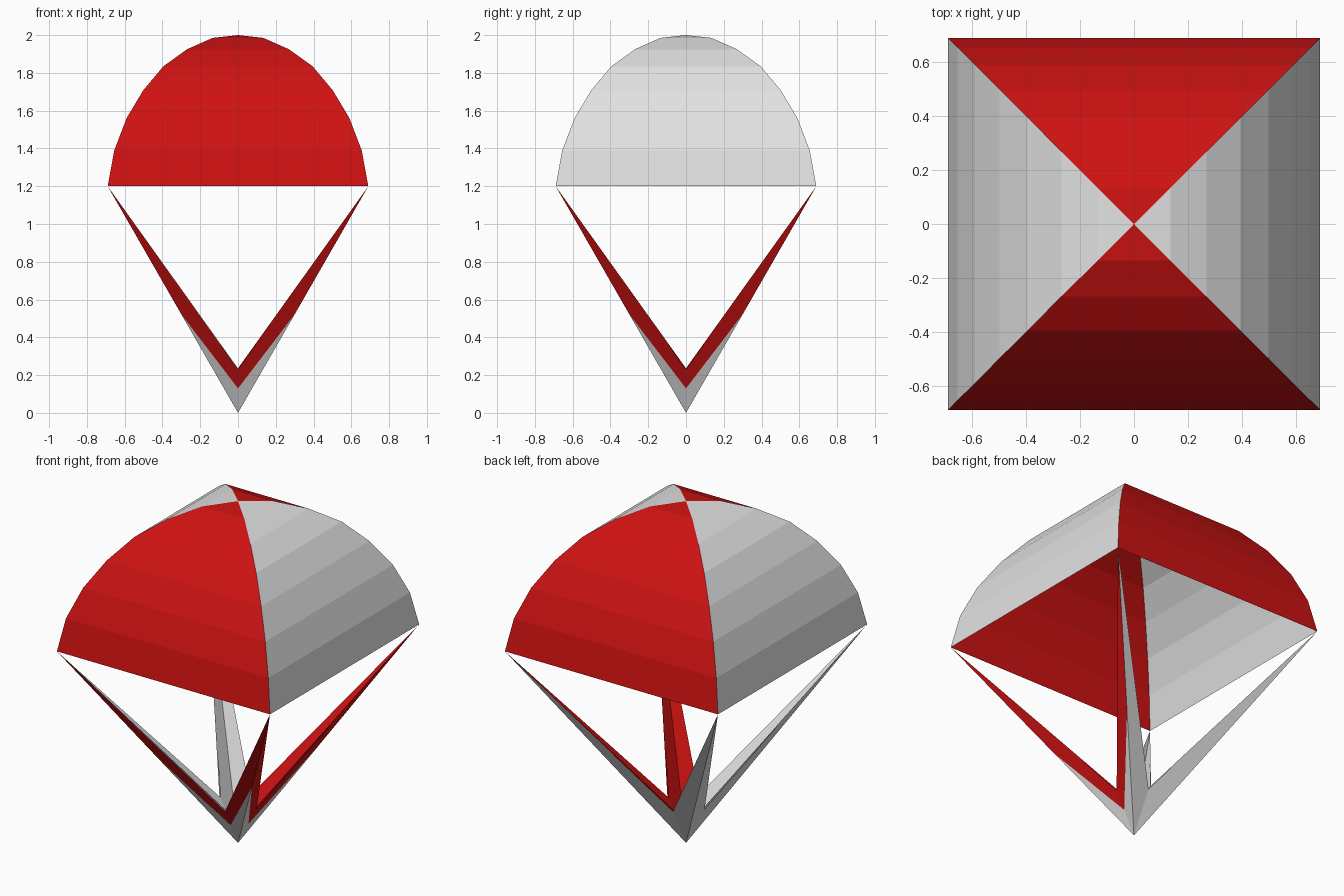
import bpy, bmesh, math
from mathutils import Vector, Matrix

if "Cube" in bpy.data.objects:
    bpy.data.objects.remove(bpy.data.objects["Cube"])


def material(name, rgb):
    m = bpy.data.materials.new(name)
    m.diffuse_color = (*rgb, 1.0)
    m.use_nodes = True
    m.node_tree.nodes["Principled BSDF"].inputs["Base Color"].default_value = m.diffuse_color
    return m


RED, WHITE = 0, 1
MATS = [material("red_cloth", (0.62, 0.006, 0.006)),
        material("white_cloth", (0.76, 0.76, 0.76))]


def make_object(name, faces):
    """faces: list of (points, material index)"""
    bm = bmesh.new()
    for pts, mat in faces:
        f = bm.faces.new([bm.verts.new(p) for p in pts])
        f.material_index = mat
    bmesh.ops.remove_doubles(bm, verts=bm.verts[:], dist=0.0005)
    mesh = bpy.data.meshes.new(name)
    bm.to_mesh(mesh)
    bm.free()
    for m in MATS:
        mesh.materials.append(m)
    ob = bpy.data.objects.new(name, mesh)
    bpy.context.collection.objects.link(ob)
    return ob


def turn(pts, k):
    rot = Matrix.Rotation(k * math.pi / 2, 3, 'Z')
    return [rot @ Vector(p) for p in pts]


# Canopy: square dome of four curved panels, red front/back, white sides
PROFILE = [(0.69, 1.2), (0.655, 1.39), (0.59, 1.56), (0.5, 1.71),
           (0.395, 1.835), (0.27, 1.925), (0.135, 1.985), (0.0, 2.0)]
canopy = []
for k in range(4):
    for (r0, z0), (r1, z1) in zip(PROFILE, PROFILE[1:]):
        pts = [(-r0, -r0, z0), (r0, -r0, z0), (r1, -r1, z1)]
        if r1 > 0:
            pts.append((-r1, -r1, z1))
        canopy.append((turn(pts, k), WHITE if k % 2 else RED))
make_object("canopy", canopy)


# Straps: each is two thin panels folded along a corner line, with a lining
def strap_panel(k, s, outer_red, lining_red):
    corner = Vector((s * 0.69, -0.69, 1.2))
    tip = Vector((0, 0, 0))
    inner = Vector((0, -0.12, 0.23))
    e, t = corner * 0.435, inner * 0.565      # edge of the white lower end
    faces = [([tip, e, t], WHITE),
             ([e, corner, inner, t], RED if outer_red else WHITE)]
    lift = Vector((0, 0.006, 0.006))
    faces.append(([tip + lift, inner + lift, corner],
                  RED if lining_red else WHITE))
    out = []
    for pts, mat in faces:
        pts = turn(pts, k)
        out.append((pts if s > 0 else pts[::-1], mat))
    return out


# Sides: 0 front, 1 right, 2 back, 3 left
NAMES = ["front_right_strap", "back_right_strap",
         "back_left_strap", "front_left_strap"]
for i, name in enumerate(NAMES):
    a, b = i, (i + 1) % 4
    right = i < 2
    make_object(name, strap_panel(a, 1, a < 2, right)
                + strap_panel(b, -1, b < 2, right))
